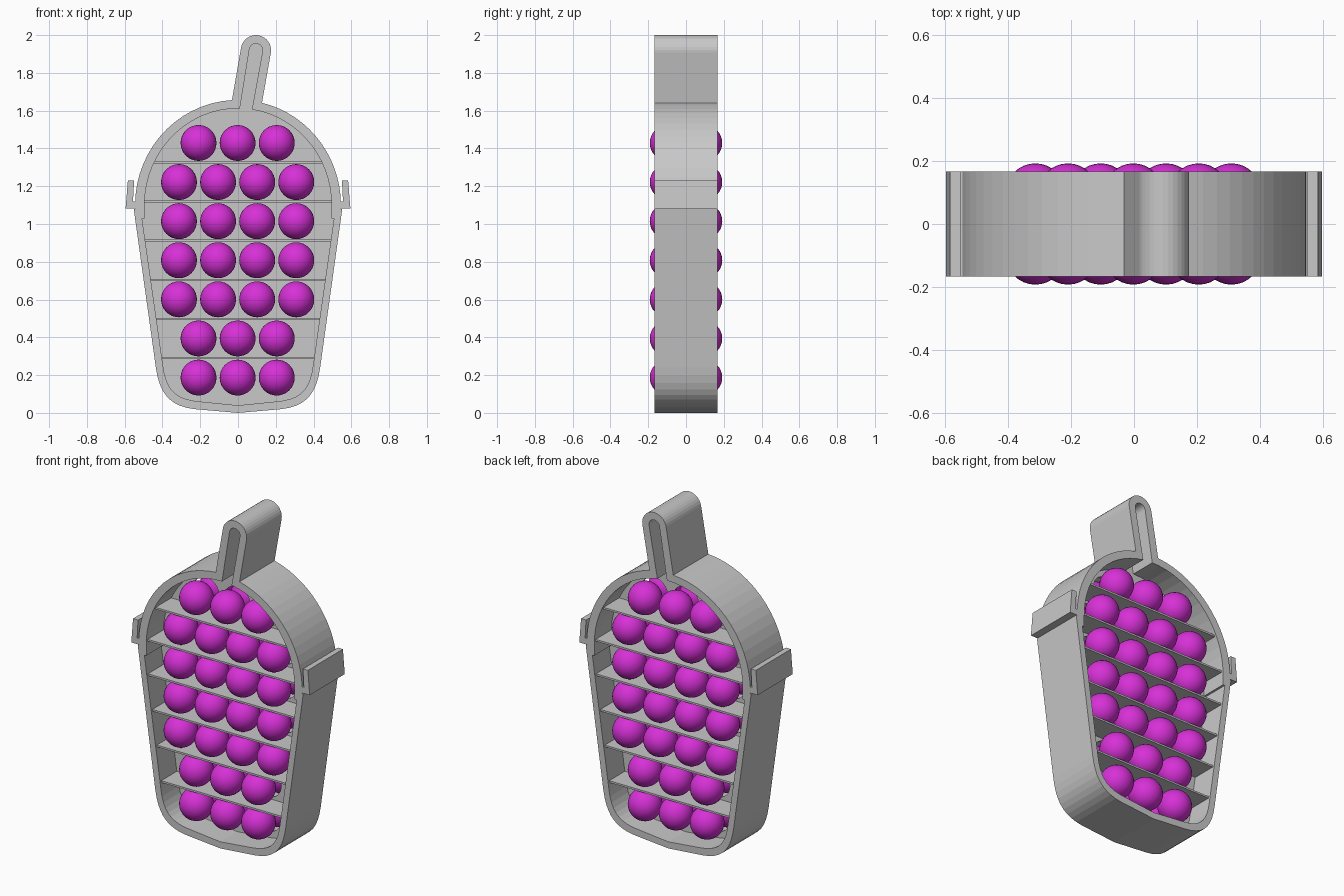
import bpy, bmesh
from math import sin, cos, pi, sqrt, asin, acos, radians
from mathutils import Matrix, Vector
from mathutils.geometry import interpolate_bezier

cube = bpy.data.objects.get("Cube")
if cube:
    bpy.data.objects.remove(cube, do_unlink=True)

HALF_DEPTH = 0.167
DOME_Z = 1.1
TIP = (0.095, 1.92)
TILT = radians(9.5)
RADIUS = 0.095
PITCH = 0.207
FIRST_ROW = 0.187
ROWS = (3, 3, 4, 4, 4, 4, 3)


def material(name, color):
    m = bpy.data.materials.new(name)
    m.use_nodes = True
    m.diffuse_color = (*color, 1)
    bsdf = m.node_tree.nodes["Principled BSDF"]
    bsdf.inputs["Base Color"].default_value = (*color, 1)
    bsdf.inputs["Roughness"].default_value = 0.6
    return m


grey = material("light grey", (0.58, 0.58, 0.58))
purple = material("bright purple", (0.68, 0.03, 0.68))


def add_object(name, bm, mat, smooth=False):
    mesh = bpy.data.meshes.new(name)
    bm.to_mesh(mesh)
    bm.free()
    mesh.materials.append(mat)
    mesh.polygons.foreach_set("use_smooth", [smooth] * len(mesh.polygons))
    ob = bpy.data.objects.new(name, mesh)
    bpy.context.collection.objects.link(ob)
    return ob


def extruded(name, loops, half, mat):
    """Fill closed x-z loops (inner loops become holes) and extrude along y."""
    curve = bpy.data.curves.new(name + "_profile", "CURVE")
    curve.dimensions = "2D"
    curve.fill_mode = "BOTH"
    curve.extrude = half
    for loop in loops:
        spline = curve.splines.new("POLY")
        spline.points.add(len(loop) - 1)
        for p, (x, z) in zip(spline.points, loop):
            p.co = (x, z, 0, 1)
        spline.use_cyclic_u = True
    helper = bpy.data.objects.new(name + "_profile", curve)
    bpy.context.collection.objects.link(helper)
    mesh = helper.to_mesh()
    bm = bmesh.new()
    bm.from_mesh(mesh)
    helper.to_mesh_clear()
    bpy.data.objects.remove(helper, do_unlink=True)
    bpy.data.curves.remove(curve)
    bmesh.ops.remove_doubles(bm, verts=bm.verts, dist=0.0001)
    bmesh.ops.transform(bm, matrix=Matrix.Rotation(pi / 2, 4, "X"), verts=bm.verts)
    bmesh.ops.recalc_face_normals(bm, faces=bm.faces)
    return add_object(name, bm, mat)


def corner(points):
    ctrl = [Vector((x, z, 0)) for x, z in points]
    return [(p.x, p.y) for p in interpolate_bezier(*ctrl, 10)]


def dome(rx, rz, x_end, steps=15):
    """Arc from the side of the dome up to x_end."""
    end = acos(x_end / rx)
    return [(rx * cos(end * i / steps), DOME_Z + rz * sin(end * i / steps))
            for i in range(steps + 1)]


def loop_tip(r, steps=16):
    return [(TIP[0] + r * cos(pi * i / steps - TILT),
             TIP[1] + r * sin(pi * i / steps - TILT)) for i in range(steps + 1)]


def outline(bottom, side, rx, rz, x_right, x_left, tip_r):
    """Cup, dome and stem silhouette, counter-clockwise from the bottom."""
    lower = corner(bottom)[::-1] + side
    right = lower + dome(rx, rz, x_right)
    left = lower + dome(rx, rz, -x_left)
    left = [(-x, z) for x, z in reversed(left)]
    return [(0, bottom[-1][1] - 0.02)] + right + loop_tip(tip_r) + left


outer = outline([(0.435, 0.24), (0.415, 0.1), (0.36, 0.035), (0.23, 0.02)],
                [(0.552, 1.08), (0.545, 1.08)], 0.545, 0.557, 0.127, -0.032, 0.08)
# The slot's left edge lies just right of the centre line
inner = outline([(0.397, 0.25), (0.38, 0.12), (0.33, 0.07), (0.2, 0.06)],
                [(0.508, 1.03), (0.495, 1.03)], 0.495, 0.512, 0.074, 0.01, 0.035)

# Open frame with hollow stem
extruded("cup_frame", [outer, inner], HALF_DEPTH, grey)

# Bubble centres
centres = [((i - (n - 1) / 2) * PITCH - 0.002, FIRST_ROW + row * PITCH)
           for row, n in enumerate(ROWS) for i in range(n)]

# Middle membrane with a round opening behind each bubble
holes = [[(x + 0.088 * cos(2 * pi * k / 32), z + 0.088 * sin(2 * pi * k / 32))
          for k in range(32)] for x, z in centres]
extruded("middle_plate", [inner] + holes, 0.006, grey)

# Bubbles on both sides
for name, side in (("front_bubbles", -1), ("back_bubbles", 1)):
    bm = bmesh.new()
    for x, z in centres:
        bmesh.ops.create_uvsphere(bm, u_segments=32, v_segments=16, radius=RADIUS,
                                  matrix=Matrix.Translation((x, side * 0.097, z)))
    add_object(name, bm, purple, smooth=True)


# Shelves between the rows
def inner_half_width(z):
    if z > DOME_Z:
        return 0.495 * sqrt(1 - ((z - DOME_Z) / 0.512) ** 2)
    return 0.397 + (z - 0.25) * 0.142


for row in range(len(ROWS) - 1):
    z = FIRST_ROW + (row + 0.5) * PITCH
    bm = bmesh.new()
    size = (2 * inner_half_width(z) + 0.01, 0.31, 0.011)
    bmesh.ops.create_cube(bm, size=1, matrix=Matrix.Translation((0, 0, z))
                          @ Matrix.Diagonal((*size, 1)))
    add_object(f"shelf_{row + 1}", bm, grey)

# Side clips
clip = [(0.535, 1.083), (0.595, 1.083), (0.583, 1.23), (0.55, 1.23),
        (0.556, 1.12), (0.535, 1.12)]
for name, s in (("left_clip", 1), ("right_clip", -1)):
    extruded(name, [[(s * x, z) for x, z in clip]], HALF_DEPTH, grey)
